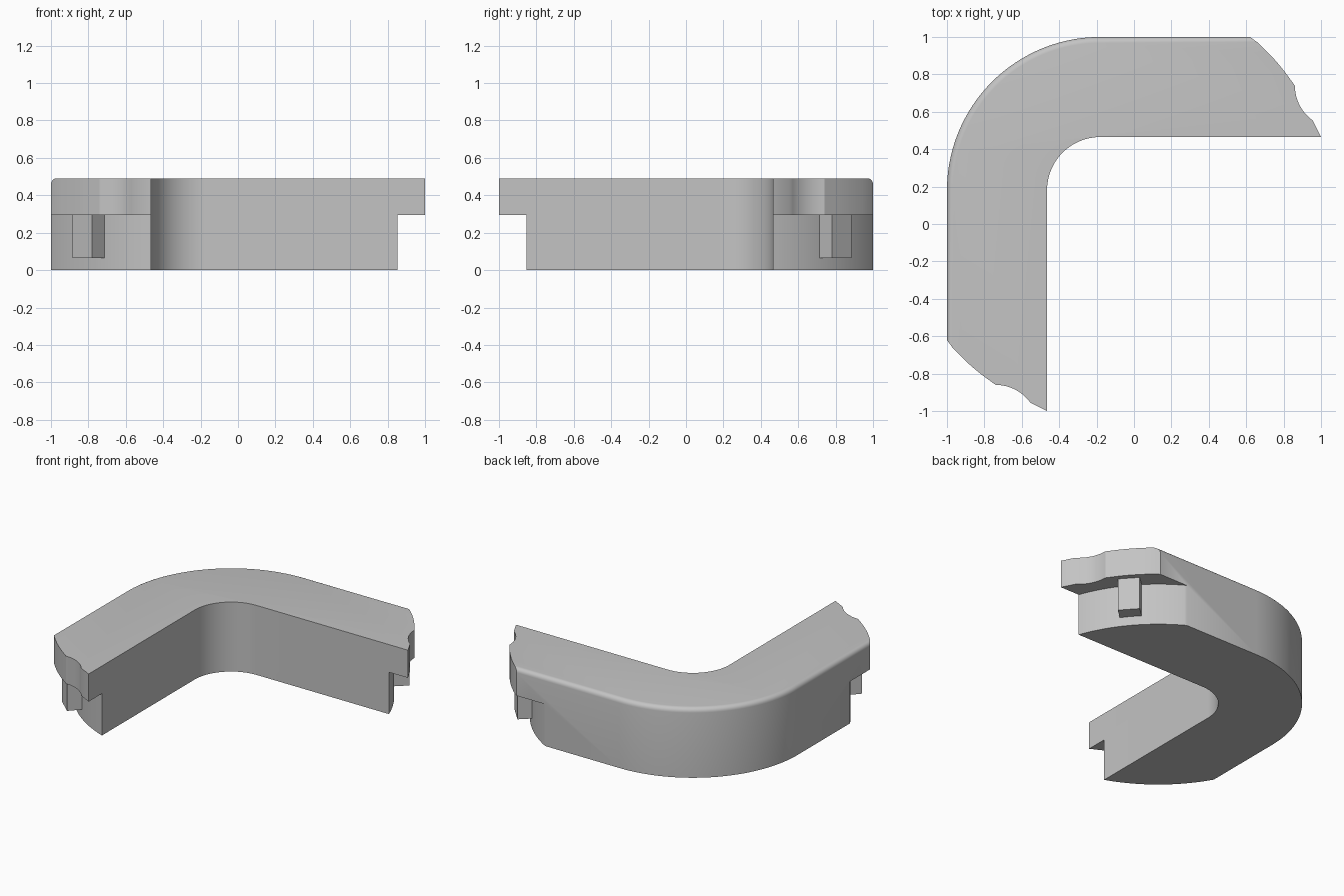
import bpy, bmesh
from math import cos, sin, radians, hypot

if "Cube" in bpy.data.objects:
    bpy.data.objects.remove(bpy.data.objects["Cube"], do_unlink=True)

HEIGHT, STEP_Z = 0.49, 0.295
BEND, R_OUT, R_IN = (-0.18, 0.18), 0.82, 0.285    # corner bend
HUB, R_LIP, R_BODY = (-0.11, 0.11), 1.155, 1.025  # round end faces

grey = bpy.data.materials.new("plain grey")
grey.use_nodes = True
grey.diffuse_color = (0.55, 0.55, 0.55, 1)
grey.node_tree.nodes["Principled BSDF"].inputs["Base Color"].default_value = (0.55, 0.55, 0.55, 1)


def arc(centre, r, start, end, n):
    angles = [radians(start + (end - start) * i / n) for i in range(n + 1)]
    return [(centre[0] + r * cos(a), centre[1] + r * sin(a)) for a in angles]


def swap(points):
    """Mirror an outline onto the other arm."""
    return [(-y, -x) for x, y in reversed(points)]


def prism(name, outline, z0, z1, fillet=0):
    bm = bmesh.new()
    base = bm.faces.new([bm.verts.new((x, y, z0)) for x, y in outline])
    new = bmesh.ops.extrude_face_region(bm, geom=[base])["geom"]
    for v in new:
        if isinstance(v, bmesh.types.BMVert):
            v.co.z = z1
    bmesh.ops.recalc_face_normals(bm, faces=bm.faces)
    if fillet:
        def outer(v):
            reach = hypot(min(v.co.x - BEND[0], 0), max(v.co.y - BEND[1], 0))
            return v.co.z > z1 - 1e-4 and reach > R_OUT - 1e-4
        edges = [e for e in bm.edges if all(outer(v) for v in e.verts)]
        bmesh.ops.bevel(bm, geom=edges, offset=fillet, segments=5,
                        profile=0.5, affect='EDGES')
    mesh = bpy.data.meshes.new(name)
    bm.to_mesh(mesh)
    bm.free()
    ob = bpy.data.objects.new(name, mesh)
    mesh.materials.append(grey)
    bpy.context.collection.objects.link(ob)
    return ob


def activate(ob):
    bpy.ops.object.select_all(action='DESELECT')
    ob.select_set(True)
    bpy.context.view_layer.objects.active = ob


# Bracket: one arm outline with scalloped end, mirrored across the bend
half = (arc(BEND, R_IN, 135, 90, 12)
        + [(1.0, 0.465)]
        + arc((1.09, 0.74), 0.23, 234, 180, 8)
        + arc(HUB, R_LIP, 34, 50.4, 8)[1:-1]
        + [(0.62, 1.0)]
        + arc(BEND, R_OUT, 90, 135, 20))
bracket = prism("corner_bracket", half + swap(half)[1:-1], 0, HEIGHT, fillet=0.032)

# Undercut below the lip on both ends
undercut = arc(HUB, R_BODY, 5, 80, 40) + arc(HUB, 1.5, 80, 5, 20)
for name, outline in (("cutter_a", undercut), ("cutter_b", swap(undercut))):
    cutter = prism(name, outline, -0.1, STEP_Z)
    cutter.hide_render = True
    mod = bracket.modifiers.new("undercut", 'BOOLEAN')
    mod.operation, mod.solver, mod.object = 'DIFFERENCE', 'EXACT', cutter
    activate(bracket)
    bpy.ops.object.modifier_apply(modifier=mod.name)
    bpy.data.objects.remove(cutter, do_unlink=True)
activate(bracket)
bpy.ops.object.shade_smooth_by_angle(angle=radians(30))

# Locating tabs under the lip, rooted inside the end faces
tab = [(0.79, 0.78), (0.695, 0.885), (0.59, 0.79), (0.685, 0.685)]
prism("left_end_tab", tab, 0.065, STEP_Z + 0.005)
prism("front_end_tab", swap(tab), 0.065, STEP_Z + 0.005)
